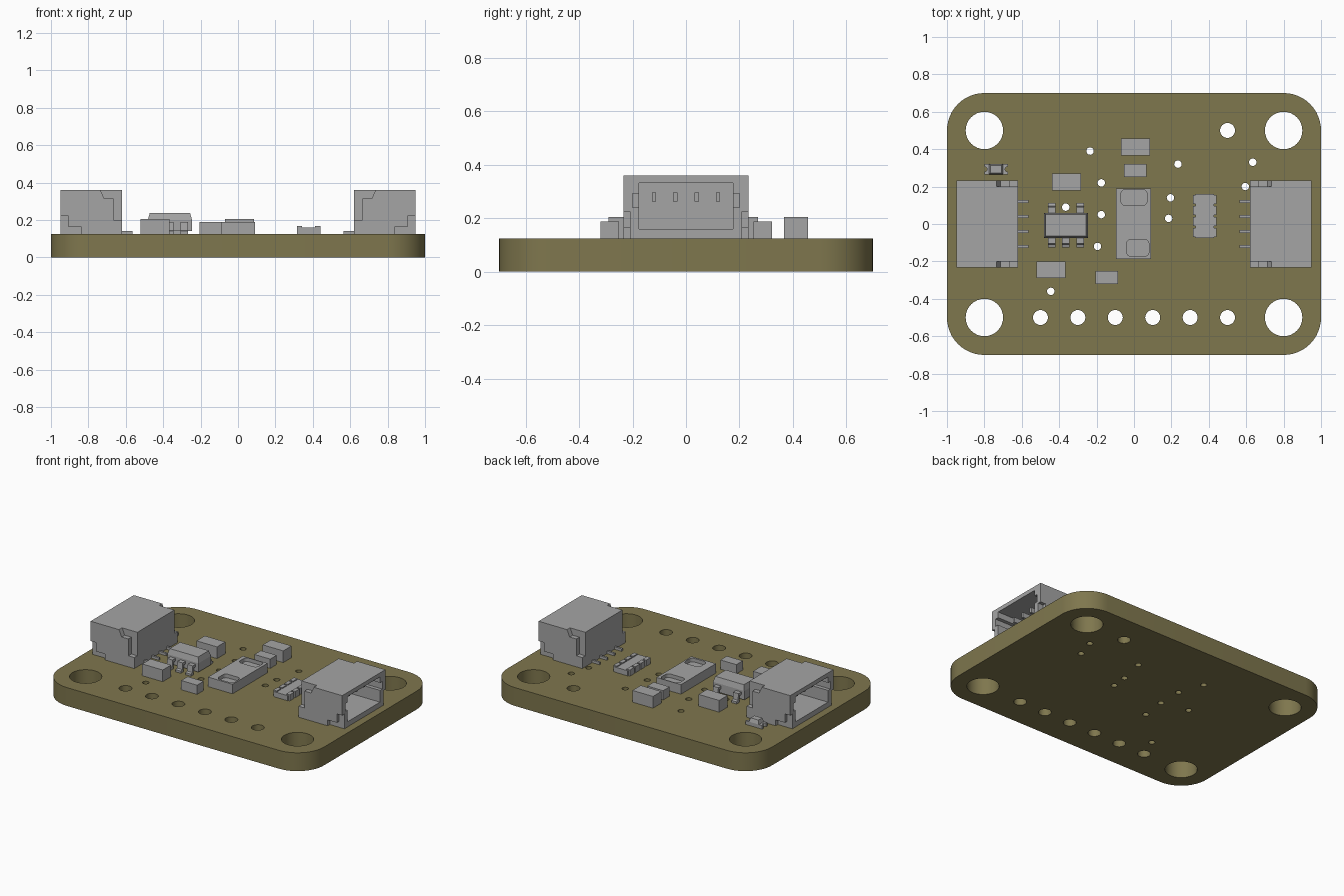
import bpy
import bmesh
from math import pi, cos, sin
from mathutils import Vector, Matrix

default = bpy.data.objects.get("Cube")
if default:
    bpy.data.objects.remove(default, do_unlink=True)

TOP = 0.125  # upper surface of the board


def material(name, color):
    mat = bpy.data.materials.new(name)
    mat.use_nodes = True
    mat.diffuse_color = color
    mat.node_tree.nodes["Principled BSDF"].inputs["Base Color"].default_value = color
    return mat


OLIVE = material("olive board", (0.212, 0.184, 0.076, 1))
GREY = material("component grey", (0.376, 0.376, 0.376, 1))


def add(name, bm, mat=GREY):
    bmesh.ops.recalc_face_normals(bm, faces=bm.faces)
    mesh = bpy.data.meshes.new(name)
    bm.to_mesh(mesh)
    bm.free()
    mesh.materials.append(mat)
    obj = bpy.data.objects.new(name, mesh)
    bpy.context.collection.objects.link(obj)
    return obj


def box(name, x, y, z, taper=0):
    """Box from ranges on each axis; taper pulls in the upper edges."""
    bm = bmesh.new()
    bmesh.ops.create_cube(bm, size=1)
    for v in bm.verts:
        inset = taper if v.co.z > 0 else 0
        v.co = Vector([sum(r) / 2 + c * (r[1] - r[0] - 2 * i)
                       for r, c, i in zip((x, y, z), v.co, (inset, inset, 0))])
    return add(name, bm)


def prism(name, outline, axis, start, end):
    """Extrude a 2D outline along the x, y or z axis."""
    def place(p, depth):
        co = list(p)
        co.insert("xyz".index(axis), depth)
        return co
    bm = bmesh.new()
    face = bm.faces.new([bm.verts.new(place(p, start)) for p in outline])
    geom = bmesh.ops.extrude_face_region(bm, geom=[face])["geom"]
    shift = Vector(place((0, 0), end - start))
    bmesh.ops.translate(bm, vec=shift, verts=[v for v in geom if isinstance(v, bmesh.types.BMVert)])
    return add(name, bm)


def cut(obj, cutters):
    for cutter in cutters:
        mod = obj.modifiers.new("cut", "BOOLEAN")
        mod.operation, mod.solver, mod.object = "DIFFERENCE", "EXACT", cutter
    bpy.context.view_layer.update()
    mesh = bpy.data.meshes.new_from_object(obj.evaluated_get(bpy.context.evaluated_depsgraph_get()))
    obj.modifiers.clear()
    obj.data = mesh
    for cutter in cutters:
        bpy.data.objects.remove(cutter, do_unlink=True)


def smooth(obj):
    bpy.ops.object.select_all(action="DESELECT")
    obj.select_set(True)
    bpy.context.view_layer.objects.active = obj
    bpy.ops.object.shade_smooth_by_angle(angle=pi / 6)


def rounded(cx, cy, width, depth, radius, steps=12):
    """Rounded rectangle; with no straight sides it becomes a circle."""
    points = []
    for k, (sx, sy) in enumerate([(1, 1), (-1, 1), (-1, -1), (1, -1)]):
        for i in range(steps + 1):
            a = (k + i / steps) * pi / 2
            points.append((cx + sx * (width / 2 - radius) + radius * cos(a),
                           cy + sy * (depth / 2 - radius) + radius * sin(a)))
    return points


def circle(cx, cy, radius, steps=32):
    return [(cx + radius * cos(2 * pi * i / steps), cy + radius * sin(2 * pi * i / steps))
            for i in range(steps)]


# Board: rounded plate with mounting holes, header holes and vias
loops = [rounded(0, 0, 2, 1.4, 0.2)]
loops += [circle(x, y, 0.1) for x in (-0.8, 0.8) for y in (-0.5, 0.5)]
loops += [circle(-0.5 + 0.2 * i, -0.5, 0.04) for i in range(6)] + [circle(0.5, 0.5, 0.04)]
vias = [(-0.235, 0.39), (-0.175, 0.22), (-0.365, 0.09), (-0.175, 0.05), (-0.195, -0.12),
        (-0.445, -0.36), (0.235, 0.32), (0.195, 0.14), (0.185, 0.03), (0.595, 0.2), (0.635, 0.33)]
loops += [circle(x, y, 0.02, 16) for x, y in vias]
curve = bpy.data.curves.new("board", "CURVE")
curve.dimensions, curve.fill_mode, curve.extrude = "2D", "BOTH", TOP / 2
for loop in loops:
    spline = curve.splines.new("POLY")
    spline.points.add(len(loop) - 1)
    for point, (x, y) in zip(spline.points, loop):
        point.co = (x, y, 0, 1)
    spline.use_cyclic_u = True
outline = bpy.data.objects.new("board_outline", curve)
bpy.context.collection.objects.link(outline)
bpy.context.view_layer.update()
plate = bpy.data.meshes.new_from_object(outline.evaluated_get(bpy.context.evaluated_depsgraph_get()))
bpy.data.objects.remove(outline, do_unlink=True)
bm = bmesh.new()
bm.from_mesh(plate)
bmesh.ops.remove_doubles(bm, verts=bm.verts, dist=0.0001)
bmesh.ops.translate(bm, vec=(0, 0, TOP / 2), verts=bm.verts)
board = add("board", bm, OLIVE)
smooth(board)

# Side-entry connectors: hollow shell, notched sides, contacts and solder tails
upper_notch = [(0.61, 0.2), (0.665, 0.2), (0.665, 0.315), (0.715, 0.315), (0.745, 0.38), (0.61, 0.38)]
lower_notch = [(0.84, 0.1), (0.97, 0.1), (0.97, 0.225), (0.91, 0.225), (0.91, 0.165), (0.84, 0.165)]
for side, turn in (("left", 0), ("right", pi)):
    shell = box(side + "_connector_shell", (0.62, 0.95), (-0.233, 0.233), (TOP, 0.36))
    cutters = [box("cavity", (0.68, 1), (-0.175, 0.175), (0.16, 0.332)),
               box("key_slots", (0.72, 1), (-0.2, 0.2), (0.24, 0.292))]
    for s in (-1, 1):
        cutters.append(prism("upper_notch", upper_notch, "y", s * 0.2, s * 0.25))
        cutters.append(prism("lower_notch", lower_notch, "y", s * 0.21, s * 0.25))
    cut(shell, cutters)
    parts = [shell]
    for i in range(4):
        y = -0.12 + 0.08 * i
        parts.append(box(side + "_contact", (0.67, 0.87), (y - 0.008, y + 0.008), (0.262, 0.297)))
        parts.append(box(side + "_solder_tail", (0.565, 0.63), (y - 0.007, y + 0.007), (TOP, 0.142)))
    for part in parts:
        part.data.transform(Matrix.Rotation(turn, 4, "Z"))

# Plain chip capacitors and resistors
large, small = (0.155, 0.09, 0.08), (0.12, 0.07, 0.063)
for x, y, (w, d, h) in [(-0.362, 0.225, large), (-0.443, -0.245, large), (0.007, 0.412, large),
                        (0.007, 0.287, small), (-0.145, -0.285, small)]:
    box("chip_component", (x - w / 2, x + w / 2), (y - d / 2, y + d / 2), (TOP, TOP + h))

# Sensor package with two rounded recesses
sensor = box("sensor_package", (-0.095, 0.09), (-0.187, 0.19), (TOP, 0.19))
cut(sensor, [prism("recess", rounded(x, y, w, d, 0.025, 6), "z", 0.165, 0.21)
             for x, y, w, d in [(0, 0.142, 0.14, 0.085), (0.02, -0.128, 0.12, 0.09)]])

# Regulator: split body with tapered top and five gull-wing leads
box("regulator_lower_body", (-0.482, -0.246), (-0.074, 0.06), (0.14, 0.2))
box("regulator_upper_body", (-0.482, -0.246), (-0.074, 0.06), (0.2, 0.237), 0.01)
wing = [(0.06, 0.17), (0.085, 0.17), (0.09, TOP), (0.118, TOP), (0.118, 0.14),
        (0.103, 0.145), (0.098, 0.188), (0.06, 0.188)]
for s, columns in ((1, (-0.44, -0.288)), (-1, (-0.44, -0.364, -0.288))):
    for x in columns:
        lead = [(s * y - 0.007, z) for y, z in wing]
        prism("regulator_lead", lead, "x", x - 0.02, x + 0.02)

# Resistor array: thin body with four pairs of terminals
box("array_body", (0.328, 0.428), (-0.075, 0.16), (TOP, 0.16))
for i in range(4):
    y = -0.075 + i * 0.235 / 4
    for x in (0.315, 0.413):
        box("array_terminal", (x, x + 0.027), (y + 0.006, y + 0.053), (TOP, 0.167))

# Indicator light: base with scooped ends and a raised lens
base = box("indicator_base", (-0.8, -0.675), (0.265, 0.322), (TOP, 0.15))
cut(base, [prism("scoop", circle(x, 0.293, 0.014, 16), "z", 0.1, 0.2) for x in (-0.8, -0.675)])
box("indicator_lens", (-0.775, -0.7), (0.265, 0.322), (0.15, 0.175), 0.008)
